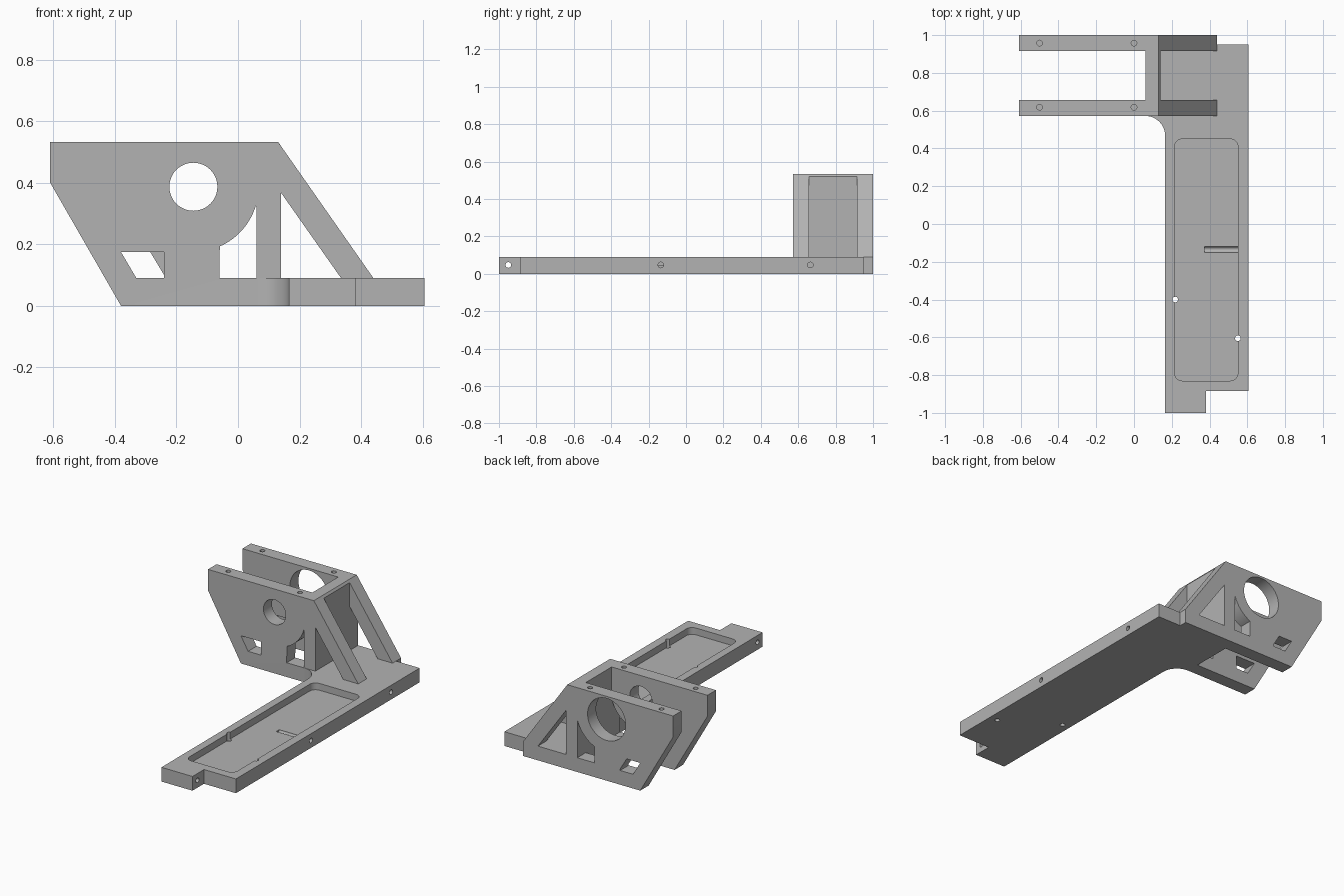
import bpy, bmesh
from math import cos, sin, pi, radians, atan2
from mathutils import Matrix, Vector

cube = bpy.data.objects.get("Cube")
if cube:
    bpy.data.objects.remove(cube)

grey = bpy.data.materials.new("plain grey")
grey.use_nodes = True
colour = (0.45, 0.45, 0.45, 1)
grey.diffuse_color = colour
grey.node_tree.nodes["Principled BSDF"].inputs["Base Color"].default_value = colour

PLATE, TOP = 0.09, 0.533
RING = (-0.145, 0.387)


def arc(cx, cy, r, a0, a1, n=12):
    """Points along a circular arc, angles in radians."""
    angles = [a0 + (a1 - a0) * i / n for i in range(n + 1)]
    return [(cx + r * cos(a), cy + r * sin(a)) for a in angles]


def circle(cx, cy, r, n=48):
    return arc(cx, cy, r, 0, 2 * pi, n)[:-1]


def prism(name, outline, lo, hi, axis="z"):
    """Extrude a 2D outline along the given axis, from lo to hi."""
    place = {"x": lambda p, q, d: (d, p, q),
             "y": lambda p, q, d: (p, d, q),
             "z": lambda p, q, d: (p, q, d)}[axis]
    bm = bmesh.new()
    face = bm.faces.new([bm.verts.new(place(p, q, lo)) for p, q in outline])
    new = bmesh.ops.extrude_face_region(bm, geom=[face])["geom"]
    step = Vector(place(0, 0, hi - lo))
    bmesh.ops.translate(bm, vec=step, verts=[v for v in new if isinstance(v, bmesh.types.BMVert)])
    bmesh.ops.recalc_face_normals(bm, faces=bm.faces)
    mesh = bpy.data.meshes.new(name)
    bm.to_mesh(mesh)
    bm.free()
    mesh.materials.append(grey)
    ob = bpy.data.objects.new(name, mesh)
    bpy.context.collection.objects.link(ob)
    return ob


def combine(target, tool, operation="DIFFERENCE"):
    """Apply a boolean and discard the tool object."""
    mod = target.modifiers.new("combine", "BOOLEAN")
    mod.operation, mod.solver, mod.object = operation, "EXACT", tool
    bpy.context.view_layer.objects.active = target
    bpy.ops.object.modifier_apply(modifier=mod.name)
    bpy.data.objects.remove(tool)


def drill(target, axis, p, q, lo, hi, r=0.015):
    combine(target, prism("drill_cutter", circle(p, q, r, 20), lo, hi, axis))


# Base plate with the front notch and the rounded inner corner
outline = [(0.165, -1), (0.382, -1), (0.382, -0.885), (0.605, -0.885),
           (0.605, 0.95), (0.06, 0.95), (0.06, 0.572)]
outline += arc(0.06, 0.467, 0.105, pi / 2, 0)[1:]
bracket = prism("mounting_bracket", outline, 0, PLATE)

# Shallow pocket with rounded corners
pocket = []
for i, (cx, cy) in enumerate([(0.51, 0.41), (0.255, 0.41), (0.255, -0.79), (0.51, -0.79)]):
    pocket += arc(cx, cy, 0.04, i * pi / 2, (i + 1) * pi / 2, 8)
combine(bracket, prism("pocket_cutter", pocket, 0.047, 0.2))

# Side cheeks with their windows
cheek = [(-0.38, 0), (0.44, 0), (0.44, PLATE), (0.13, TOP), (-0.61, TOP), (-0.61, 0.4)]
triangle = [(0.14, PLATE), (0.335, PLATE), (0.14, 0.367)]
start = atan2(0.33 - RING[1], 0.06 - RING[0])
end = atan2(0.195 - RING[1], -0.06 - RING[0])
arch = [(-0.06, PLATE), (0.06, PLATE)] + arc(*RING, 0.212, start, end, 16)
front_window = [(-0.38, 0.175), (-0.24, 0.175), (-0.24, PLATE), (-0.33, PLATE)]
rear_window = [(-0.38, 0.175), (-0.285, 0.175), (-0.24, 0.1), (-0.24, PLATE), (-0.33, PLATE)]

for name, y0, y1, radius, window in [("front_cheek", 0.572, 0.657, 0.078, front_window),
                                     ("rear_cheek", 0.915, 1.0, 0.133, rear_window)]:
    side = prism(name, cheek, y0, y1, "y")
    for hole in (triangle, arch, window, circle(*RING, radius)):
        combine(side, prism("window_cutter", hole, y0 - 0.05, y1 + 0.05, "y"))
    for x in (-0.5, 0):
        drill(side, "z", x, 0.618 if y0 < 0.7 else 0.958, TOP - 0.1, TOP + 0.1)
    combine(bracket, side, "UNION")

# Cross wall between the cheeks, its top corner following the slope
wall = [(0.06, 0.04), (0.14, 0.04), (0.14, 0.519), (0.13, TOP), (0.06, TOP)]
combine(bracket, prism("cross_wall", wall, 0.657, 0.915, "y"), "UNION")

# Screw holes: two through the plate, three from its edge
drill(bracket, "z", 0.218, -0.4, -0.1, 0.2)
drill(bracket, "z", 0.55, -0.605, -0.1, 0.2)
drill(bracket, "x", -0.95, 0.047, 0.1, 0.5)
drill(bracket, "x", -0.135, 0.047, 0.372, 0.7)
drill(bracket, "x", 0.665, 0.047, 0.4, 0.7)

# Merge flat faces and shade the curved ones smoothly
bm = bmesh.new()
bm.from_mesh(bracket.data)
bmesh.ops.remove_doubles(bm, verts=bm.verts, dist=0.0001)
bmesh.ops.dissolve_limit(bm, angle_limit=radians(0.5), verts=bm.verts, edges=bm.edges)
bm.to_mesh(bracket.data)
bm.free()
bpy.ops.object.select_all(action="DESELECT")
bracket.select_set(True)
bpy.context.view_layer.objects.active = bracket
bpy.ops.object.shade_smooth_by_angle(angle=radians(30))
